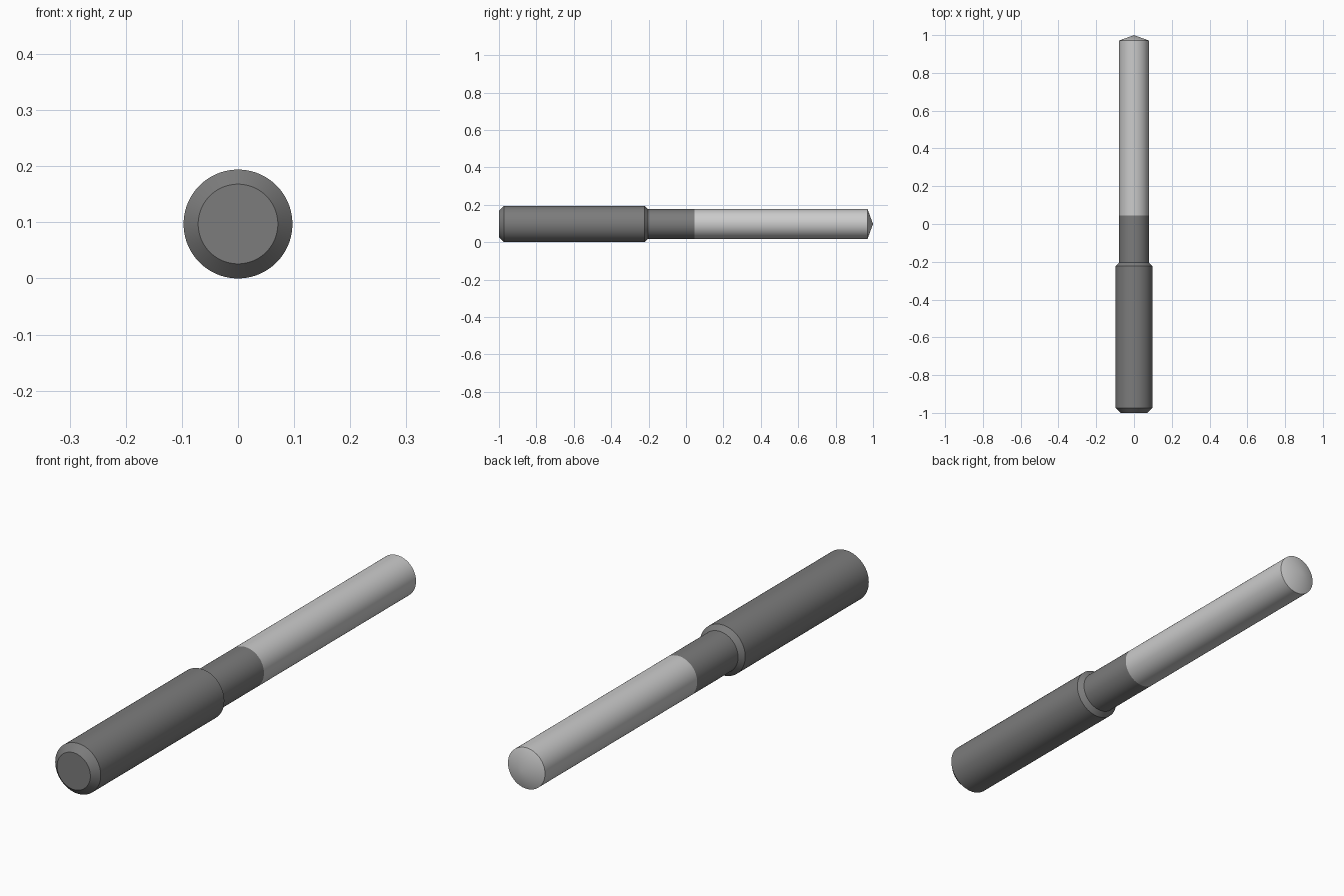
import bpy, bmesh, math

if "Cube" in bpy.data.objects:
    bpy.data.objects.remove(bpy.data.objects["Cube"])

AXIS_Z = 0.097   # height of the tool axis, so the shank rests on z = 0
SIDES = 96


def material(name, value):
    m = bpy.data.materials.new(name)
    m.diffuse_color = (value, value, value, 1)
    m.use_nodes = True
    m.node_tree.nodes["Principled BSDF"].inputs["Base Color"].default_value = m.diffuse_color
    return m


def lathe(name, profile, mat):
    """Revolve (y, radius) points around the tool axis; ends are closed."""
    bm = bmesh.new()
    rings = []
    for y, r in profile:
        if r == 0:
            rings.append([bm.verts.new((0, y, AXIS_Z))])
        else:
            rings.append([bm.verts.new((r * math.cos(a), y, AXIS_Z + r * math.sin(a)))
                          for a in (2 * math.pi * i / SIDES for i in range(SIDES))])
    for a, b in zip(rings, rings[1:]):
        for i in range(SIDES):
            j = (i + 1) % SIDES
            if len(b) == 1:
                bm.faces.new((a[i], a[j], b[0]))
            else:
                bm.faces.new((a[i], a[j], b[j], b[i]))
    for ring in (rings[0], rings[-1]):
        if len(ring) > 1:
            bm.faces.new(ring)
    bmesh.ops.recalc_face_normals(bm, faces=bm.faces[:])
    mesh = bpy.data.meshes.new(name)
    bm.to_mesh(mesh)
    bm.free()
    mesh.materials.append(mat)
    obj = bpy.data.objects.new(name, mesh)
    bpy.context.collection.objects.link(obj)
    bpy.ops.object.select_all(action='DESELECT')
    bpy.context.view_layer.objects.active = obj
    obj.select_set(True)
    bpy.ops.object.shade_smooth_by_angle(angle=math.radians(15))
    return obj


dark = material("dark_steel", 0.2)
light = material("light_steel", 0.6)

# Shank with chamfered rear, shoulder and narrower neck
lathe("shank", [(-1, 0.071), (-0.974, 0.097), (-0.222, 0.097),
                (-0.204, 0.079), (0.045, 0.079)], dark)

# Cutting length with shallow conical point
lathe("cutting_rod", [(0.045, 0.079), (0.971, 0.079), (1, 0)], light)
